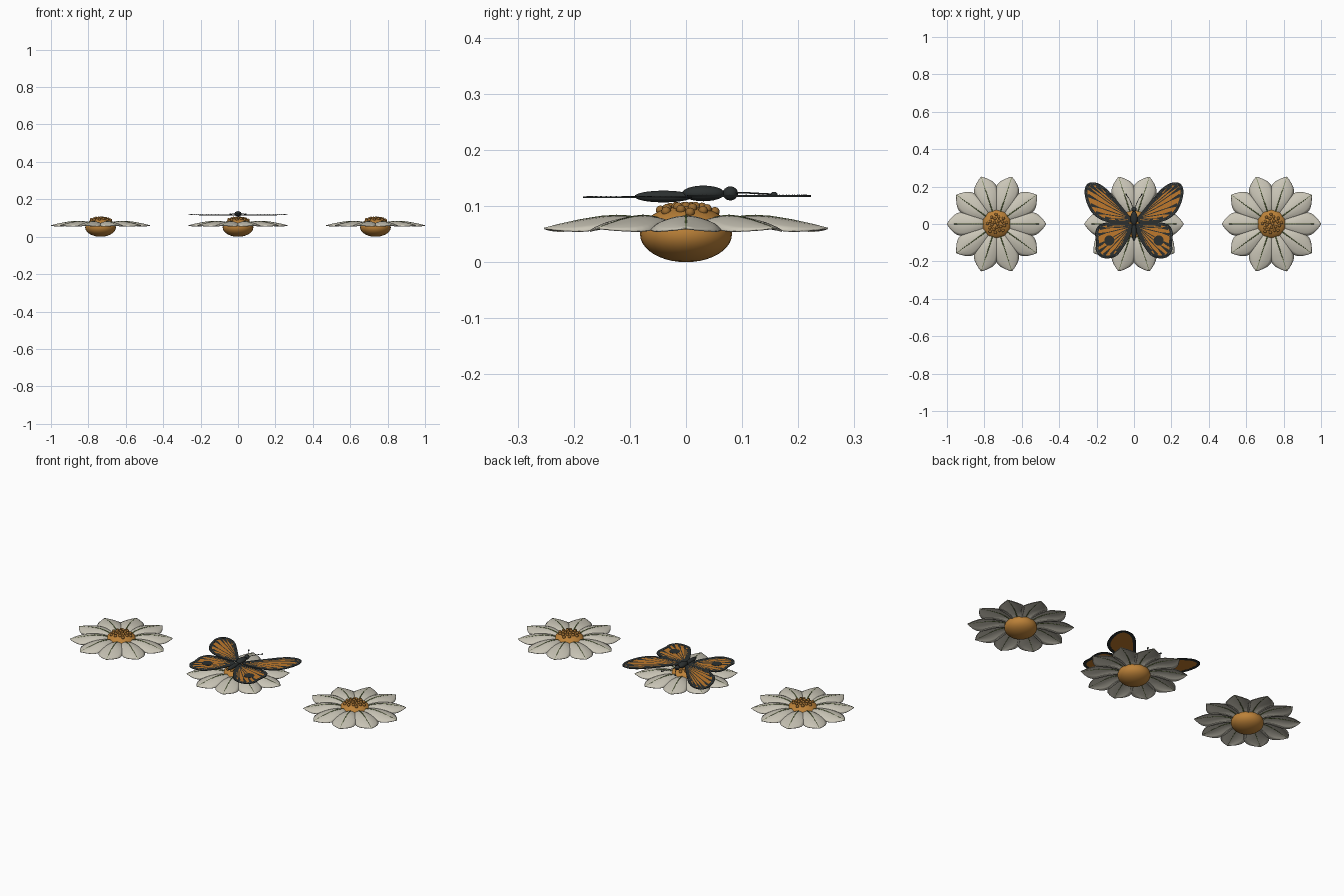
import bpy, bmesh, math
from mathutils import Vector, Matrix

if "Cube" in bpy.data.objects:
    bpy.data.objects.remove(bpy.data.objects["Cube"])


def mat(name, c):
    m = bpy.data.materials.new(name)
    m.diffuse_color = (*c, 1)
    m.use_nodes = True
    m.node_tree.nodes["Principled BSDF"].inputs["Base Color"].default_value = m.diffuse_color
    return m


PETAL = mat("cream", (0.60, 0.57, 0.48))
GREEN = mat("leaf green", (0.12, 0.17, 0.05))
CORE = mat("pollen orange", (0.50, 0.22, 0.04))
SEED = mat("seed brown", (0.33, 0.15, 0.03))
BLACK = mat("black", (0.025, 0.03, 0.03))
ORANGE = mat("wing orange", (0.52, 0.19, 0.025))
GREY = mat("pale grey", (0.25, 0.25, 0.24))


def mesh(name, bm, m, smooth=True):
    bmesh.ops.recalc_face_normals(bm, faces=bm.faces)
    me = bpy.data.meshes.new(name)
    for f in bm.faces:
        f.smooth = smooth
    bm.to_mesh(me)
    bm.free()
    me.materials.append(m)
    return me


def place(name, me, loc=(0, 0, 0)):
    o = bpy.data.objects.new(name, me)
    o.location = loc
    bpy.context.collection.objects.link(o)
    return o


def ball(bm, c, r, u=12, v=8):
    bmesh.ops.create_uvsphere(bm, u_segments=u, v_segments=v, radius=1,
                              matrix=Matrix.Translation(c) @ Matrix.Diagonal((*r, 1)))


def tube(bm, pts, radii, n=6):
    rings = []
    for i, p in enumerate(pts):
        t = (Vector(pts[min(i + 1, len(pts) - 1)]) - Vector(pts[max(i - 1, 0)])).normalized()
        a = t.cross(Vector((0, 0, 1))).normalized()
        b = a.cross(t)
        rings.append([bm.verts.new(Vector(p) + radii[i] * (a * math.cos(k * math.tau / n) + b * math.sin(k * math.tau / n)))
                      for k in range(n)])
    for r, s in zip(rings, rings[1:]):
        for k in range(n):
            bm.faces.new((r[k], r[(k + 1) % n], s[(k + 1) % n], s[k]))
    bm.faces.new(rings[0])
    bm.faces.new(rings[-1])


def lerp(table, x):
    for (a, p), (b, q) in zip(table, table[1:]):
        if x <= b:
            return p + (q - p) * (x - a) / (b - a)
    return table[-1][1]


# Petal: half width and ridge height along the radius
WIDTH = [(.05, .018), (.10, .038), (.15, .056), (.18, .063), (.205, .061), (.23, .045), (.25, .022), (.265, .001)]
RIDGE = [(.05, .066), (.09, .078), (.125, .082), (.16, .080), (.20, .074), (.235, .067), (.265, .060)]
STEPS = [.05 + .215 * i / 16 for i in range(17)]
petals, ribs = bmesh.new(), bmesh.new()
for k in range(10):
    rot = Matrix.Rotation(k * math.tau / 10, 4, 'Z')
    rows = []
    for r in STEPS:
        w, h = lerp(WIDTH, r), lerp(RIDGE, r)
        rows.append([petals.verts.new(rot @ Vector((r, w * v / 4, h - .018 * (w / .063) * (v / 4) ** 2)))
                     for v in range(-4, 5)])
    for a, b in zip(rows, rows[1:]):
        for j in range(8):
            petals.faces.new((a[j], b[j], b[j + 1], a[j + 1]))
    tube(ribs, [rot @ Vector((r, 0, lerp(RIDGE, r))) for r in STEPS],
         [.0042 - .0025 * i / 16 for i in range(17)])

# Flower centre and its seeds
core, seeds = bmesh.new(), bmesh.new()
ball(core, (0, 0, .05), (.082, .082, .05), 32, 20)
for i in range(22):
    r, a = .055 * math.sqrt((i + .3) / 22), i * 2.39996
    z = .051 + .05 * math.sqrt(1 - (r / .082) ** 2)
    ball(seeds, (r * math.cos(a), r * math.sin(a), min(z, .099)), (.0085,) * 3, 10, 7)

parts = [("petals", mesh("petals", petals, PETAL)), ("petal_ribs", mesh("ribs", ribs, GREEN)),
         ("flower_centre", mesh("centre", core, CORE)), ("seeds", mesh("seeds", seeds, SEED))]
for side, x in (("left", -.735), ("middle", 0), ("right", .735)):
    for n, me in parts:
        o = place(side + "_" + n, me, (x, 0, 0))
        if n == "petals":
            s = o.modifiers.new("thickness", 'SOLIDIFY')
            s.thickness, s.offset = .003, 0


# Wings: smooth closed outlines, with rim, panel, veins and rim dots
def outline(P, n=8):
    out = []
    for i in range(len(P)):
        a, b, c, d = (Vector(P[(i + k) % len(P)]) for k in (-1, 0, 1, 2))
        for j in range(n):
            t = j / n
            out.append(.5 * (2 * b + (c - a) * t + (2 * a - 5 * b + 4 * c - d) * t * t + (3 * b - a - 3 * c + d) * t ** 3))
    return out


def inset(P, d):
    out = []
    for i, p in enumerate(P):
        t = (P[(i + 1) % len(P)] - P[i - 1]).normalized()
        out.append(p + d * Vector((t.y, -t.x)))  # outlines run clockwise
    return out


def slab(bm, loops, z0, z1):
    lo, hi = ([[bm.verts.new((*p, z)) for p in L] for L in loops] for z in (z0, z1))
    n = len(loops[0])
    for L in range(len(loops)):
        for i in range(n):
            j = (i + 1) % n
            bm.faces.new((lo[L][i], lo[L][j], hi[L][j], hi[L][i]))
    for s in (lo, hi):
        if len(loops) == 1:
            bm.faces.new(s[0])
        else:
            for i in range(n):
                j = (i + 1) % n
                bm.faces.new((s[0][i], s[0][j], s[1][j], s[1][i]))


FORE = [(.012, .02), (.05, .075), (.10, .135), (.15, .19), (.20, .22), (.245, .217),
        (.264, .18), (.255, .12), (.225, .06), (.175, .022), (.11, .005), (.05, .003)]
HIND = [(.01, -.005), (.06, .008), (.13, .010), (.185, -.005), (.207, -.045), (.203, -.10),
        (.203, -.145), (.175, -.178), (.13, -.183), (.09, -.168), (.05, -.115), (.02, -.06)]


def wing(name, pts, z, root, picks):
    edge = outline(pts)
    inner = inset(edge, .016)
    rim, panel, veins, dots = (bmesh.new() for _ in range(4))
    slab(rim, [edge, inner], z - .0015, z + .0015)
    slab(panel, [inset(edge, .008)], z - .0008, z + .0008)
    # veins fan out from the root, with a second short arc inside the rim
    for i in picks:
        a, b = Vector(root), inner[i]
        d = (b - a).normalized()
        s = Vector((-d.y, d.x))
        for p, q, w, e in ((a, b, .0022, .0022), (a.lerp(b, .72), b, .001, .009)):
            veins.faces.new([veins.verts.new((*v, z + .0014)) for v in (p - s * w, q - s * e, q + s * e, p + s * w)])
    for p in inset(edge, .008)[16:-20:2]:
        ball(dots, (*p, z + .0015), (.0018, .0018, .0008), 6, 4)
    found = [("rim", rim, BLACK), ("panel", panel, ORANGE), ("veins", veins, BLACK), ("rim_dots", dots, GREY)]
    if name == "hindwing":
        spot = bmesh.new()
        bmesh.ops.create_cone(spot, cap_ends=True, segments=24, radius1=.027, radius2=.027, depth=.002,
                              matrix=Matrix.Translation((.132, -.088, z + .001)))
        found.append(("spot", spot, BLACK))
    for n, bm, m in found:
        o = place(name + "_" + n, mesh(n, bm, m, False))
        o.modifiers.new("mirror", 'MIRROR').use_axis[0] = True


wing("forewing", FORE, .1180, (.015, .03), (22, 31, 38, 45, 52, 59, 66, 74, 81))
wing("hindwing", HIND, .1155, (.015, -.015), (18, 26, 34, 42, 50, 58, 66, 74, 82))

# Butterfly body
for n, c, r in (("abdomen", (0, -.040, .117), (.013, .052, .0105)),
                ("thorax", (0, .031, .1225), (.019, .038, .014)),
                ("head", (0, .079, .1225), (.0135, .0135, .0125))):
    bm = bmesh.new()
    ball(bm, c, r, 20, 12)
    place(n, mesh(n, bm, BLACK))

# Antennae with clubbed tips
bm = bmesh.new()
tube(bm, [(.005, .085, .124), (.014, .11, .1235), (.026, .135, .122), (.040, .155, .121)], [.0016] * 4)
ball(bm, (.042, .157, .121), (.0045, .006, .0045))
o = place("antennae", mesh("antennae", bm, BLACK))
o.modifiers.new("mirror", 'MIRROR').use_axis[0] = True
